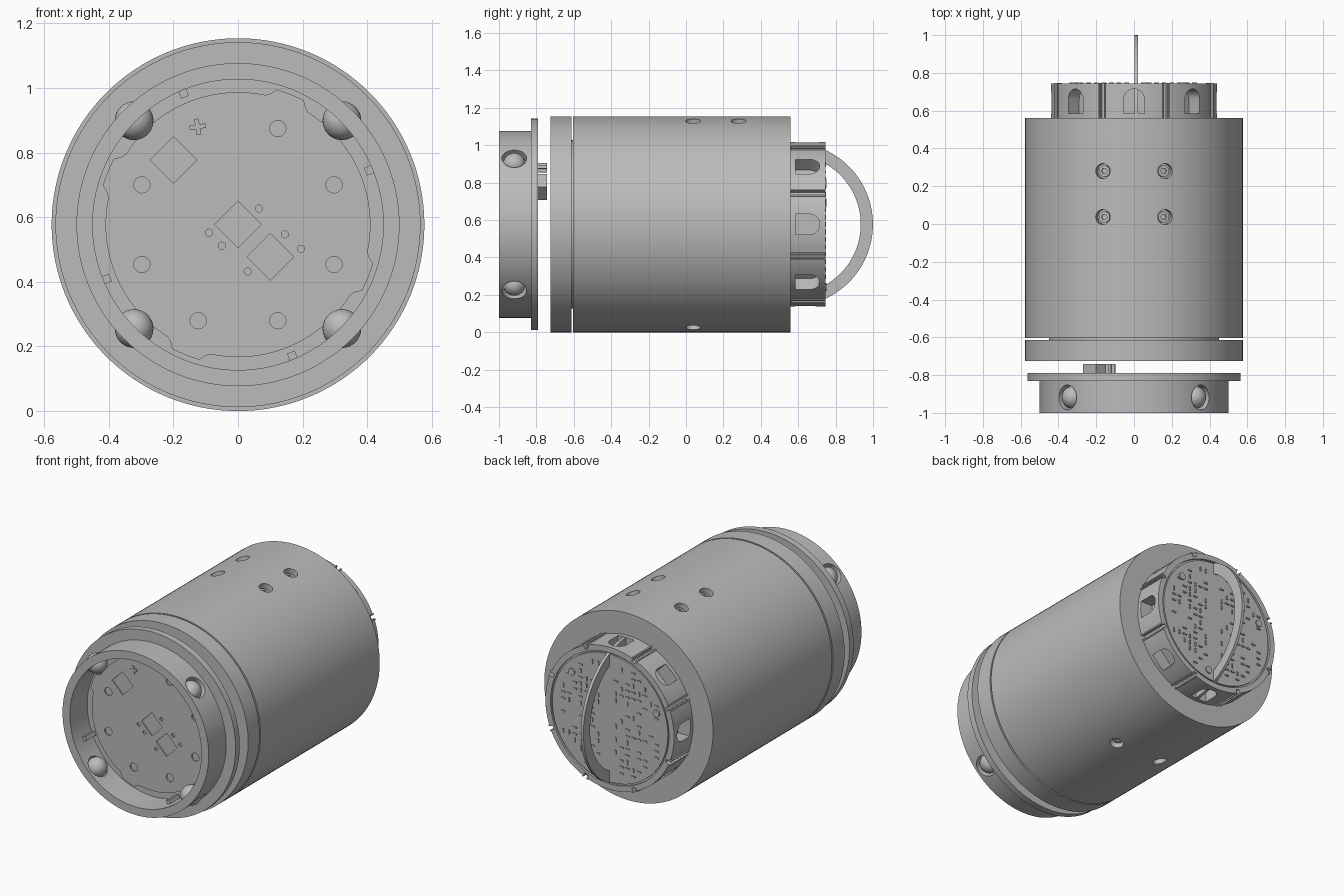
import bpy, bmesh, math, random
from math import sin, cos, pi, radians
from mathutils import Matrix

R = 0.577          # body radius and height of the axis
random.seed(4)

if "Cube" in bpy.data.objects:
    bpy.data.objects.remove(bpy.data.objects["Cube"])

grey = bpy.data.materials.new("plain grey")
grey.use_nodes = True
tone = (0.5, 0.5, 0.5, 1)
grey.diffuse_color = tone
grey.node_tree.nodes["Principled BSDF"].inputs["Base Color"].default_value = tone

# Local frames: AXIAL maps (u, v, w) to (x, z, y); radial points w outward
AXIAL = Matrix(((1, 0, 0, 0), (0, 0, 1, 0), (0, 1, 0, R), (0, 0, 0, 1)))


def radial(angle, y):
    c, s = cos(angle), sin(angle)
    return Matrix(((-s, 0, c, 0), (0, 1, 0, y), (c, 0, s, R), (0, 0, 0, 1)))


def finish(name, bm):
    bmesh.ops.recalc_face_normals(bm, faces=bm.faces)
    mesh = bpy.data.meshes.new(name)
    bm.to_mesh(mesh)
    bm.free()
    ob = bpy.data.objects.new(name, mesh)
    bpy.context.collection.objects.link(ob)
    mesh.materials.append(grey)
    return ob


def smooth(ob):
    bpy.ops.object.select_all(action='DESELECT')
    ob.select_set(True)
    bpy.context.view_layer.objects.active = ob
    bpy.ops.object.shade_smooth_by_angle(angle=radians(30))


def prism(bm, pts, w0, w1, frame=AXIAL):
    low = [bm.verts.new(frame @ Matrix.Translation((u, v, w0)).translation) for u, v in pts]
    high = [bm.verts.new(frame @ Matrix.Translation((u, v, w1)).translation) for u, v in pts]
    bm.faces.new(low)
    bm.faces.new(high)
    n = len(pts)
    for i in range(n):
        j = (i + 1) % n
        bm.faces.new((low[i], low[j], high[j], high[i]))


def ngon(r, n, u=0, v=0, turn=0):
    return [(u + r * cos(turn + 2 * pi * i / n), v + r * sin(turn + 2 * pi * i / n)) for i in range(n)]


def box(w, h, u=0, v=0):
    return [(u - w / 2, v - h / 2), (u + w / 2, v - h / 2), (u + w / 2, v + h / 2), (u - w / 2, v + h / 2)]


def lathe(name, profile, seg=128):
    # Closed (radius, y) outline revolved around the axis; zero radius makes a pole
    bm = bmesh.new()
    rings = []
    for r, y in profile:
        count = seg if r else 1
        rings.append([bm.verts.new((r * cos(2 * pi * i / seg), y, R + r * sin(2 * pi * i / seg)))
                      for i in range(count)])
    for a, b in zip(rings, rings[1:] + rings[:1]):
        for i in range(seg):
            quad = [a[i % len(a)], a[(i + 1) % len(a)], b[(i + 1) % len(b)], b[i % len(b)]]
            quad = list(dict.fromkeys(quad))
            if len(quad) > 2:
                bm.faces.new(quad)
    return finish(name, bm)


def cut(ob, bm):
    cutter = finish("cutter", bm)
    cutter.hide_render = True
    mod = ob.modifiers.new("cut", 'BOOLEAN')
    mod.operation, mod.solver, mod.object = 'DIFFERENCE', 'EXACT', cutter
    bpy.context.view_layer.objects.active = ob
    bpy.ops.object.modifier_apply(modifier=mod.name)
    bpy.data.objects.remove(cutter)


# Front bezel: cup with a flange, ball holes and shallow floor recesses
bezel = lathe("front_bezel", [(0, -0.83), (0.45, -0.83), (0.45, -1), (0.5, -1), (0.5, -0.83),
                              (0.565, -0.83), (0.565, -0.79), (0, -0.79)])
DIAGONALS = [radians(45 + 90 * k) for k in range(4)]
bm = bmesh.new()
for a in DIAGONALS:
    prism(bm, ngon(0.066, 32), 0.40, 0.56, radial(a, -0.918))
cut(bezel, bm)
smooth(bezel)

# Floor board with four edge tabs
outline = []
for i in range(180):
    deg = 2 * i
    off = abs((deg - 68 + 45) % 90 - 45)
    r = 0.41 + 0.025 * min(1, max(0, (9 - off) / 3))
    outline.append((r * cos(radians(deg)), r * sin(radians(deg))))
bm = bmesh.new()
prism(bm, outline, -0.842, -0.829)
board = finish("floor_board", bm)
bm = bmesh.new()
for k in range(8):
    a = radians(22.5 + 45 * k)
    if k != 2:
        prism(bm, ngon(0.025, 24, 0.322 * cos(a), 0.322 * sin(a)), -0.86, -0.834)
for u, v in ((0.065, 0.05), (0.145, -0.03), (0.195, -0.075), (-0.09, -0.025), (-0.05, -0.065), (0.03, -0.145)):
    prism(bm, ngon(0.011, 16, u, v), -0.86, -0.834)
for u, v in ((-0.2, 0.2), (0, 0), (0.1, -0.1)):
    prism(bm, ngon(0.072, 4, u, v), -0.86, -0.834)
cut(board, bm)
smooth(board)

# Detent balls sitting in the bezel holes
for k, a in enumerate(DIAGONALS):
    bm = bmesh.new()
    bmesh.ops.create_uvsphere(bm, u_segments=32, v_segments=16, radius=0.06,
                              matrix=Matrix.Translation((0.455 * cos(a), -0.918, R + 0.455 * sin(a))))
    smooth(finish(f"detent_ball_{k + 1}", bm))

# Small pegs along the inner wall of the bezel
bm = bmesh.new()
for k in range(4):
    a = radians(22.5 + 90 * k)
    prism(bm, ngon(0.018, 4, 0.44 * cos(a), 0.44 * sin(a), a + pi / 4), -0.92, -0.83)
finish("wall_pegs", bm)

# Connector and cross pin bridging the gap behind the bezel
bm = bmesh.new()
prism(bm, ngon(0.07, 4, -0.2, 0.2), -0.8, -0.742)
finish("rear_connector", bm)
bm = bmesh.new()
for turn in (0.15, 0.15 + pi / 2):
    c, s = cos(turn), sin(turn)
    bar = [(-0.125 + u * c - v * s, 0.303 + u * s + v * c) for u, v in box(0.05, 0.014)]
    prism(bm, bar, -0.848, -0.742)
finish("cross_pin", bm)

# Front cap and main body separated by a narrow groove
smooth(lathe("front_cap", [(0, -0.725), (R, -0.725), (R, -0.613), (0, -0.613)]))
smooth(lathe("groove_core", [(0, -0.65), (0.45, -0.65), (0.45, -0.58), (0, -0.58)]))
body = lathe("main_body", [(0, -0.603), (R, -0.603), (R, 0.56), (0, 0.56)])
holes = [(s * 16.6 + 90, y) for s in (-1, 1) for y in (0.037, 0.28)]
holes += [(s * 16.6 - 90, 0.037) for s in (-1, 1)]
bm = bmesh.new()
for deg, y in holes:
    prism(bm, ngon(0.04, 32), 0.535, 0.62, radial(radians(deg), y))
cut(body, bm)
smooth(body)

# Screw heads with a socket inside each counterbore
screws = bmesh.new()
sockets = bmesh.new()
for deg, y in holes:
    frame = radial(radians(deg), y)
    prism(screws, ngon(0.03, 24), 0.53, 0.55, frame)
    prism(sockets, ngon(0.016, 6), 0.54, 0.57, frame)
heads = finish("body_screws", screws)
cut(heads, sockets)
smooth(heads)

# Rear crown with arched windows and slots around it
crown = lathe("rear_crown", [(0, 0.55), (0.44, 0.55), (0.44, 0.745), (0.405, 0.745),
                             (0.405, 0.732), (0.395, 0.732), (0.395, 0.742), (0, 0.742)])
arch = [(-0.055, -0.065), (0.055, -0.065)]
arch += [(0.055 * cos(pi * i / 16), 0.01 + 0.055 * sin(pi * i / 16)) for i in range(17)]
bm = bmesh.new()
for k in range(8):
    prism(bm, arch, 0.355, 0.5, radial(k * pi / 4, 0.65))
    prism(bm, box(0.022, 0.3), 0.418, 0.5, radial((k + 0.5) * pi / 4, 0.7))
cut(crown, bm)
smooth(crown)

# Thin ribs beside every slot
bm = bmesh.new()
for k in range(8):
    for side in (-1, 1):
        prism(bm, box(0.008, 0.185, side * 0.016), 0.42, 0.447, radial((k + 0.5) * pi / 4, 0.653))
finish("crown_ribs", bm)

# Circuit parts scattered in rows on the rear board
bm = bmesh.new()
for i in range(-8, 9):
    for j in range(-8, 9):
        u, v = i * 0.04, j * 0.04
        if 0.04 < math.hypot(u, v) < 0.36 and abs(u - 0.01) > 0.03 and random.random() < 0.55:
            size = (0.026, 0.009) if random.random() < 0.6 else (0.009, 0.026)
            prism(bm, box(*size, u, v), 0.74, 0.748)
finish("circuit_parts", bm)
bm = bmesh.new()
for deg in (30, 150, 270):
    a = radians(deg + 10)
    prism(bm, ngon(0.022, 20, 0.34 * cos(a), 0.34 * sin(a)), 0.74, 0.75)
finish("board_screws", bm)

# Arched carrying handle
bm = bmesh.new()
angles = [pi * i / 64 - pi / 2 for i in range(65)]
arc = [(0.4375 * cos(a), 0.4375 * sin(a)) for a in angles]
arc += [(0.372 * cos(a), 0.372 * sin(a)) for a in reversed(angles)]
SIDE = Matrix(((0, 0, 1, 0), (1, 0, 0, 0.562), (0, 1, 0, R), (0, 0, 0, 1)))
prism(bm, arc, 0.002, 0.02, SIDE)
smooth(finish("rear_handle", bm))
